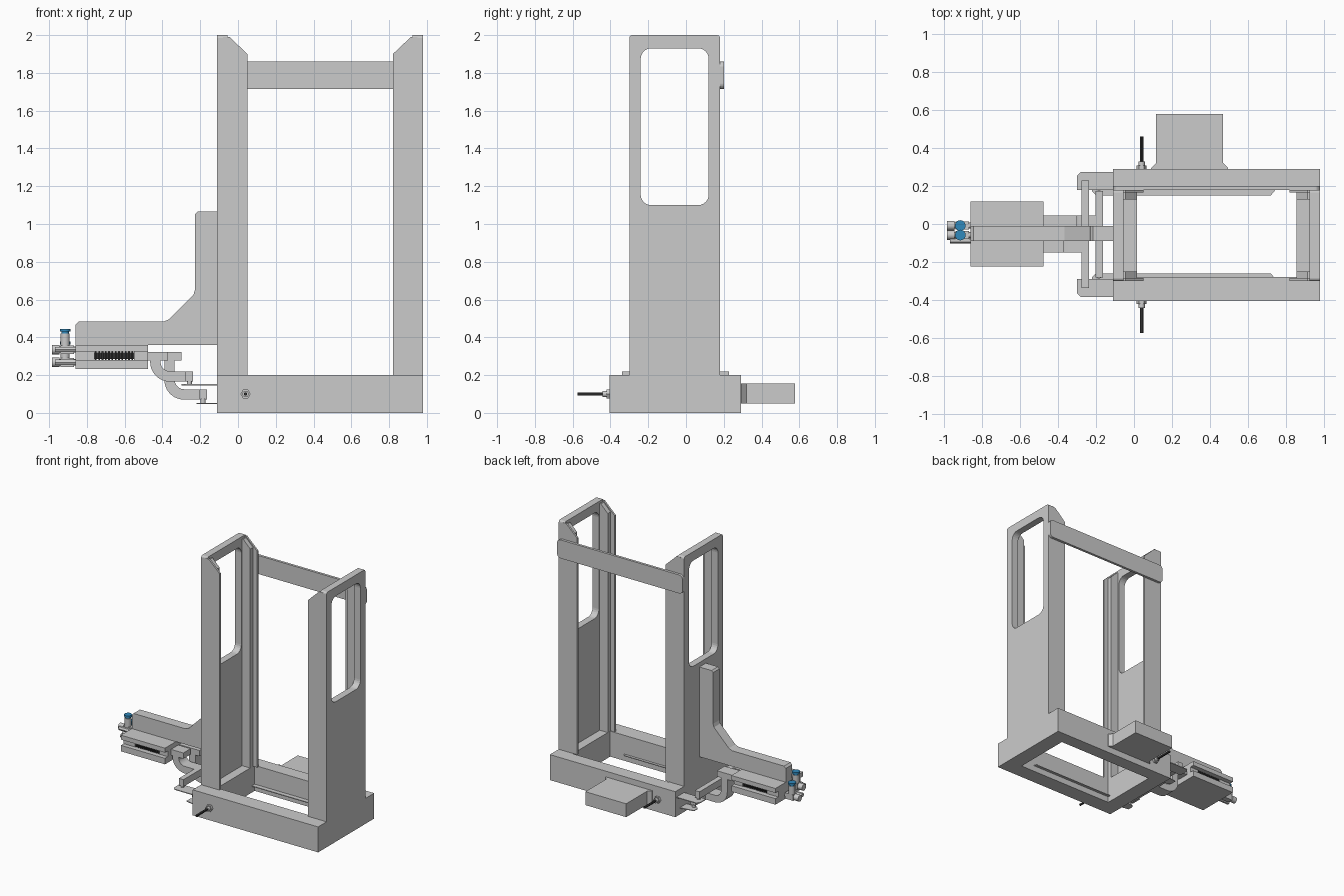
import bpy, bmesh, math
from mathutils import Vector

if "Cube" in bpy.data.objects:
    bpy.data.objects.remove(bpy.data.objects["Cube"])


def material(name, color):
    m = bpy.data.materials.new(name)
    m.diffuse_color = color
    m.use_nodes = True
    m.node_tree.nodes["Principled BSDF"].inputs["Base Color"].default_value = m.diffuse_color
    return m


DARK = material("dark_rubber", (0.03, 0.03, 0.03, 1))
BLUE = material("blue_plastic", (0.03, 0.25, 0.5, 1))


def finish(name, bm, mat=None, smooth=False):
    bmesh.ops.recalc_face_normals(bm, faces=bm.faces[:])
    mesh = bpy.data.meshes.new(name)
    bm.to_mesh(mesh)
    bm.free()
    ob = bpy.data.objects.new(name, mesh)
    bpy.context.collection.objects.link(ob)
    if mat:
        mesh.materials.append(mat)
    if smooth:
        bpy.ops.object.select_all(action='DESELECT')
        ob.select_set(True)
        bpy.context.view_layer.objects.active = ob
        bpy.ops.object.shade_smooth_by_angle(angle=math.radians(30))
    return ob


def place(axis, p, t):
    """Put a 2D profile point into 3D, t along the extrusion axis."""
    u, v = p
    return {'x': (t, u, v), 'y': (u, t, v), 'z': (u, v, t)}[axis]


def prism(name, pts, axis, a, b, mat=None, smooth=False):
    bm = bmesh.new()
    lo = [bm.verts.new(place(axis, p, a)) for p in pts]
    hi = [bm.verts.new(place(axis, p, b)) for p in pts]
    bm.faces.new(lo)
    bm.faces.new(hi)
    n = len(pts)
    for i in range(n):
        j = (i + 1) % n
        bm.faces.new((lo[i], lo[j], hi[j], hi[i]))
    return finish(name, bm, mat, smooth)


def rect(u0, u1, v0, v1):
    return [(u0, v0), (u1, v0), (u1, v1), (u0, v1)]


def box(name, x0, x1, y0, y1, z0, z1, mat=None):
    return prism(name, rect(x0, x1, y0, y1), 'z', z0, z1, mat)


def cyl(name, axis, c, r, a, b, n=24, mat=None):
    pts = [(c[0] + r * math.cos(2 * math.pi * i / n),
            c[1] + r * math.sin(2 * math.pi * i / n)) for i in range(n)]
    return prism(name, pts, axis, a, b, mat, n > 8)


def rounded(pts, r, n=6):
    """Round every corner of a profile with a quadratic blend."""
    out = []
    for i, p in enumerate(pts):
        p = Vector(p)
        d0 = (Vector(pts[i - 1]) - p).normalized() * r
        d1 = (Vector(pts[(i + 1) % len(pts)]) - p).normalized() * r
        for k in range(n + 1):
            a = math.pi / 2 * k / n
            out.append(tuple(p + d0 * (1 - math.sin(a)) + d1 * (1 - math.cos(a))))
    return out


def cut(ob, cutter):
    cutter.hide_render = True
    m = ob.modifiers.new("cut", 'BOOLEAN')
    m.operation = 'DIFFERENCE'
    m.solver = 'EXACT'
    m.object = cutter
    bpy.context.view_layer.objects.active = ob
    bpy.ops.object.modifier_apply(modifier=m.name)
    bpy.data.objects.remove(cutter)


# Base frame
base = box("base_frame", -0.11, 0.98, -0.405, 0.29, 0, 0.2)
cut(base, box("cutter", 0.015, 0.855, -0.28, 0.185, -0.1, 0.3))

# Two mirrored channel columns: windowed panel, thin outer flanges, thicker inner ribs
for side, x0, s in (("left", -0.11, 1), ("right", 0.98, -1)):
    def X(d):
        return x0 + s * d
    panel = prism(side + "_panel", rounded(rect(-0.30, 0.18, 0.15, 2.0), 0.015, 3), 'x', X(0), X(0.055))
    cut(panel, prism("cutter", rounded(rect(-0.24, 0.12, 1.1, 1.93), 0.055), 'x', X(-0.1), X(0.2)))
    outer = [(X(0.03), 0.2), (X(0.16), 0.2), (X(0.16), 1.9), (X(0.065), 1.99), (X(0.03), 1.99)]
    inner = [(X(0.03), 0.2), (X(0.125), 0.2), (X(0.125), 1.92), (X(0.065), 1.98), (X(0.03), 1.98)]
    prism(side + "_front_flange", outer, 'y', -0.30, -0.285)
    prism(side + "_back_flange", outer, 'y', 0.165, 0.18)
    prism(side + "_front_rib", inner, 'y', -0.285, -0.25)
    prism(side + "_back_rib", inner, 'y', 0.13, 0.165)

# Cross bar behind the columns
prism("cross_bar", rounded(rect(-0.11, 0.98, 1.715, 1.86), 0.03), 'y', 0.18, 0.2)

# Rear box and its flared neck
box("rear_box", 0.115, 0.47, 0.31, 0.578, 0.05, 0.155)
prism("rear_box_neck", [(0.09, 0.28), (0.495, 0.28), (0.495, 0.295), (0.47, 0.32), (0.115, 0.32), (0.09, 0.295)],
      'z', 0.05, 0.155)

# Sliding fork plates, mirrored about the frame centre line, with their cross bars
MID = -0.055
for side, s in (("front", -1), ("back", 1)):
    def Y(d):
        return MID + s * d
    prism("upper_fork_" + side, [(-0.30, Y(0.235)), (-0.10, Y(0.235)), (-0.10, Y(0.33)),
                                 (-0.28, Y(0.33)), (-0.30, Y(0.31))], 'z', 0.146, 0.152)
    prism("lower_fork_" + side, [(-0.22, Y(0.225)), (-0.20, Y(0.205)), (0.72, Y(0.205)), (0.745, Y(0.235)),
                                 (0.745, Y(0.29)), (-0.10, Y(0.29)), (-0.22, Y(0.27))], 'z', 0.047, 0.053)
    cyl("upper_fork_pin_" + side, 'z', (-0.257, Y(0.265)), 0.013, 0.15, 0.17, 16)
    cyl("lower_fork_pin_" + side, 'z', (-0.185, Y(0.22)), 0.013, 0.05, 0.075, 16)
box("upper_cross_rod", -0.277, -0.237, -0.338, 0.228, 0.165, 0.22)
box("lower_cross_rod", -0.203, -0.163, -0.283, 0.175, 0.07, 0.125)


# Curved arms from the slide unit down to the rods
def elbow(name, cx, cz, top, end, y0, y1, n=10):
    def arc(r):
        return [(cx - r * math.cos(math.pi / 2 * i / n), cz - r * math.sin(math.pi / 2 * i / n))
                for i in range(n + 1)]
    pts = [(cx - 0.105, top)] + arc(0.105) + [(end, cz - 0.105), (end, cz - 0.05)]
    pts += arc(0.05)[::-1] + [(cx - 0.05, top)]
    prism(name, pts, 'y', y0, y1, None, True)


elbow("front_elbow", -0.36, 0.27, 0.285, -0.24, -0.15, -0.06)
elbow("back_elbow", -0.285, 0.175, 0.285, -0.165, -0.05, 0.045)
box("front_slide_arm", -0.50, -0.37, -0.15, -0.06, 0.277, 0.322)
box("back_slide_arm", -0.50, -0.30, -0.05, 0.045, 0.277, 0.322)

# Slide unit: two plates, core and ribbed bellows
box("slide_top_plate", -0.86, -0.477, -0.225, 0.118, 0.325, 0.36)
box("slide_bottom_plate", -0.86, -0.477, -0.225, 0.118, 0.233, 0.28)
box("slide_core", -0.86, -0.76, -0.19, 0.083, 0.28, 0.325)
box("slide_carriage", -0.55, -0.477, -0.19, 0.083, 0.28, 0.325)
box("bellows_core", -0.76, -0.55, -0.18, 0.073, 0.285, 0.32, DARK)
for i in range(12):
    x = -0.757 + i * 0.0175
    box("bellows_rib", x, x + 0.009, -0.19, 0.083, 0.281, 0.324, DARK)

# Support bracket on the left column
prism("support_bracket", [(-0.86, 0.36), (-0.11, 0.36), (-0.11, 1.065), (-0.215, 1.065), (-0.228, 1.052),
                          (-0.228, 0.65), (-0.236, 0.625), (-0.365, 0.495), (-0.395, 0.483),
                          (-0.845, 0.483), (-0.86, 0.468)], 'y', -0.09, -0.01)

# Air fittings with blue release rings
for tag, y, z in (("upper", -0.058, 0.335), ("lower", -0.008, 0.268)):
    cyl(tag + "_fitting_knob", 'x', (y, z), 0.025, -0.985, -0.945, 16)
    cyl(tag + "_fitting_neck", 'x', (y, z), 0.016, -0.95, -0.855, 16)
    box(tag + "_fitting_body", -0.94, -0.868, y - 0.021, y + 0.021, z - 0.024, z + 0.022)
    cyl(tag + "_fitting_stem", 'z', (-0.915, y), 0.024, z + 0.02, z + 0.085, 16)
    cyl(tag + "_ring_base", 'z', (-0.915, y), 0.02, z + 0.085, z + 0.097, 16, BLUE)
    cyl(tag + "_ring", 'z', (-0.915, y), 0.028, z + 0.095, z + 0.11, 20, BLUE)
for z in (0.335, 0.268):
    cyl("side_plug", 'x', (-0.088 if z > 0.3 else -0.065, z), 0.016, -0.97, -0.86, 6)

# Sensors on both long sides: nut, threaded body, cable
for side, y, s in (("front", -0.405, -1), ("back", 0.29, 1)):
    def P(d):
        return y + s * d
    cyl(side + "_sensor_nut", 'y', (0.04, 0.1), 0.027, P(-0.01), P(0.017), 6)
    cyl(side + "_sensor_body", 'y', (0.04, 0.1), 0.017, P(0), P(0.038), 20)
    cyl(side + "_sensor_cable", 'y', (0.04, 0.1), 0.009, P(0.03), P(0.17), 12, DARK)
